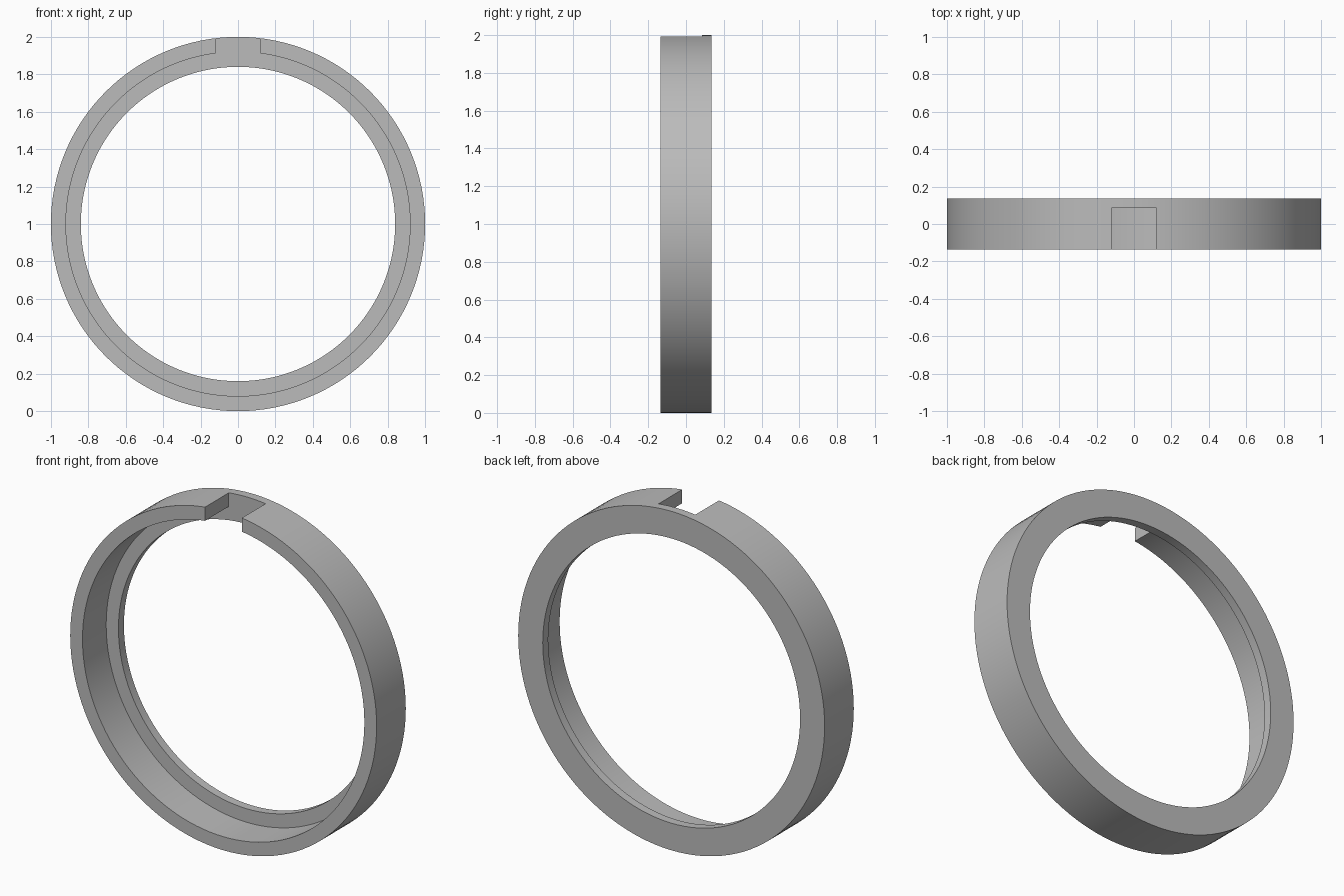
import bpy, bmesh, math
from mathutils import Vector

default = bpy.data.objects.get("Cube")
if default:
    bpy.data.objects.remove(default, do_unlink=True)

OUTER, LIP, HOLE = 1.0, 0.92, 0.84   # radii
FRONT, STEP, BACK = -0.136, 0.085, 0.136   # depths along y
NOTCH_WIDTH = 0.24
SEGMENTS = 128

grey = bpy.data.materials.new("plain_grey")
grey.use_nodes = True
colour = (0.5, 0.5, 0.5, 1)
grey.diffuse_color = colour
grey.node_tree.nodes["Principled BSDF"].inputs["Base Color"].default_value = colour


def add_object(name, bm):
    bmesh.ops.recalc_face_normals(bm, faces=bm.faces)
    mesh = bpy.data.meshes.new(name)
    bm.to_mesh(mesh)
    bm.free()
    obj = bpy.data.objects.new(name, mesh)
    bpy.context.collection.objects.link(obj)
    mesh.materials.append(grey)
    return obj


# Stepped ring: an L-shaped section swept around the y axis
section = [(OUTER, FRONT), (OUTER, BACK), (HOLE, BACK),
           (HOLE, STEP), (LIP, STEP), (LIP, FRONT)]
bm = bmesh.new()
loops = []
for i in range(SEGMENTS):
    a = 2 * math.pi * i / SEGMENTS
    loops.append([bm.verts.new((r * math.sin(a), y, 1 + r * math.cos(a)))
                  for r, y in section])
for i, loop in enumerate(loops):
    after = loops[(i + 1) % SEGMENTS]
    for j in range(len(section)):
        k = (j + 1) % len(section)
        bm.faces.new((loop[j], loop[k], after[k], after[j]))
ring = add_object("stepped_ring", bm)

# Cutter for the key notch through the top of the lip
bm = bmesh.new()
bmesh.ops.create_cube(bm, size=1)
start = FRONT - 0.1
bmesh.ops.scale(bm, verts=bm.verts, vec=(NOTCH_WIDTH, STEP - start, 0.3))
bmesh.ops.translate(bm, verts=bm.verts, vec=Vector((0, (STEP + start) / 2, 2.0)))
cutter = add_object("notch_cutter", bm)
cutter.hide_render = True

cut = ring.modifiers.new("notch", 'BOOLEAN')
cut.operation = 'DIFFERENCE'
cut.solver = 'EXACT'
cut.object = cutter

bpy.ops.object.select_all(action='DESELECT')
ring.select_set(True)
bpy.context.view_layer.objects.active = ring
bpy.ops.object.modifier_apply(modifier=cut.name)
bpy.data.objects.remove(cutter, do_unlink=True)
bpy.ops.object.shade_smooth_by_angle(angle=math.radians(30))
